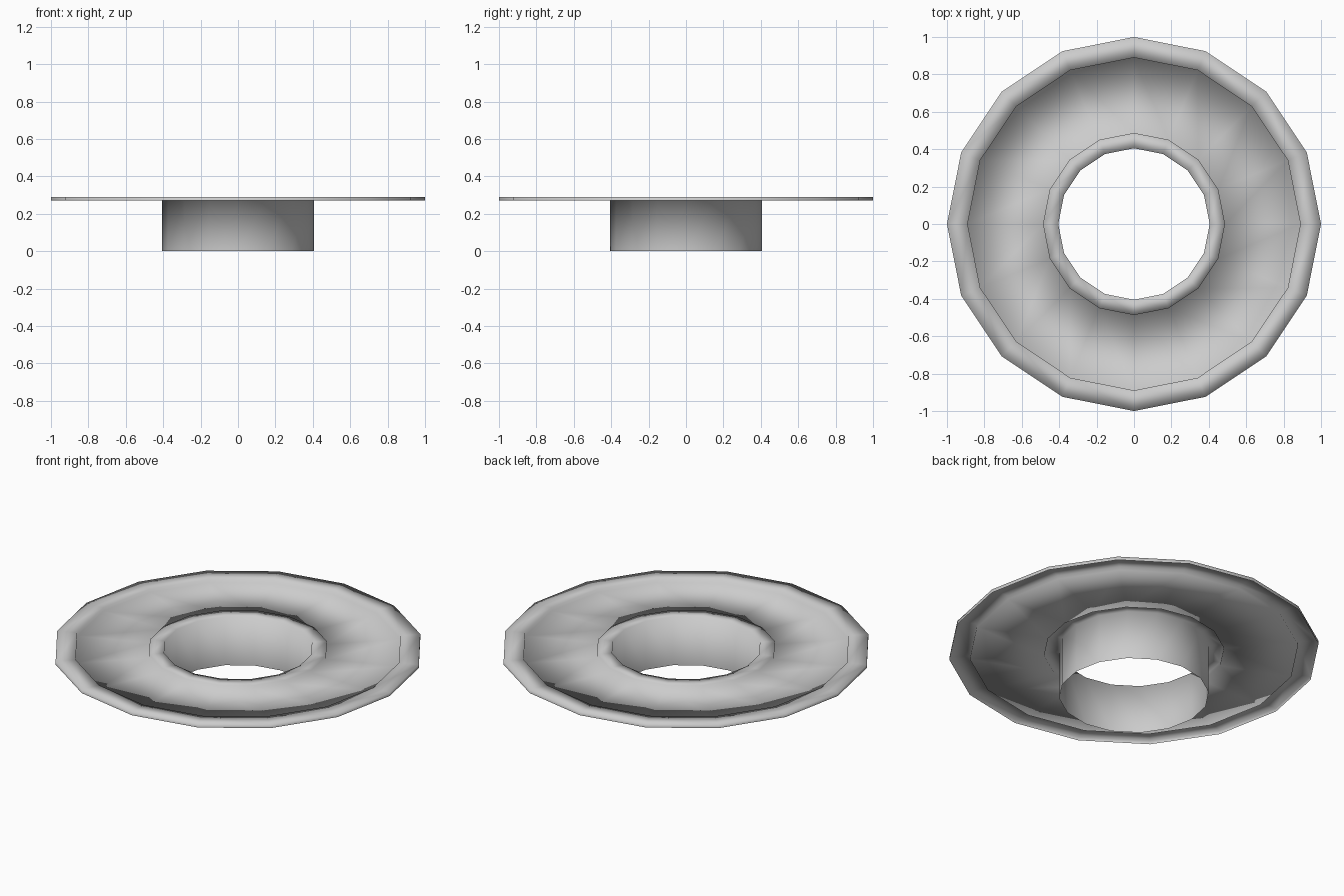
import bpy
import bmesh
import math

if "Cube" in bpy.data.objects:
    bpy.data.objects.remove(bpy.data.objects["Cube"])

SIDES = 16

# Cross-section (radius, height): tube, raised collar, sunken channel, raised rim, skirt
PROFILE = [(0.405, 0.0), (0.405, 0.29), (0.487, 0.29), (0.487, 0.27),
           (0.89, 0.27), (0.89, 0.29), (1.0, 0.29), (1.0, 0.27)]

grey = bpy.data.materials.new("plain_grey")
grey.diffuse_color = (0.6, 0.6, 0.6, 1.0)
grey.use_nodes = True
grey.node_tree.nodes["Principled BSDF"].inputs["Base Color"].default_value = grey.diffuse_color


def lathe(name, profile, material):
    """Spin an open profile into a smooth single-walled ring."""
    bm = bmesh.new()
    rings = []
    for r, z in profile:
        rings.append([bm.verts.new((r * math.cos(math.tau * i / SIDES),
                                    r * math.sin(math.tau * i / SIDES), z))
                      for i in range(SIDES)])
    for a, b in zip(rings, rings[1:]):
        for i in range(SIDES):
            j = (i + 1) % SIDES
            # winding makes the flange face up and the tube face its bore
            face = bm.faces.new((a[i], b[i], b[j], a[j]))
            face.smooth = True
    mesh = bpy.data.meshes.new(name)
    bm.to_mesh(mesh)
    bm.free()
    mesh.materials.append(material)
    obj = bpy.data.objects.new(name, mesh)
    bpy.context.collection.objects.link(obj)
    return obj


# Flanged tube
lathe("flanged_tube", PROFILE, grey)
